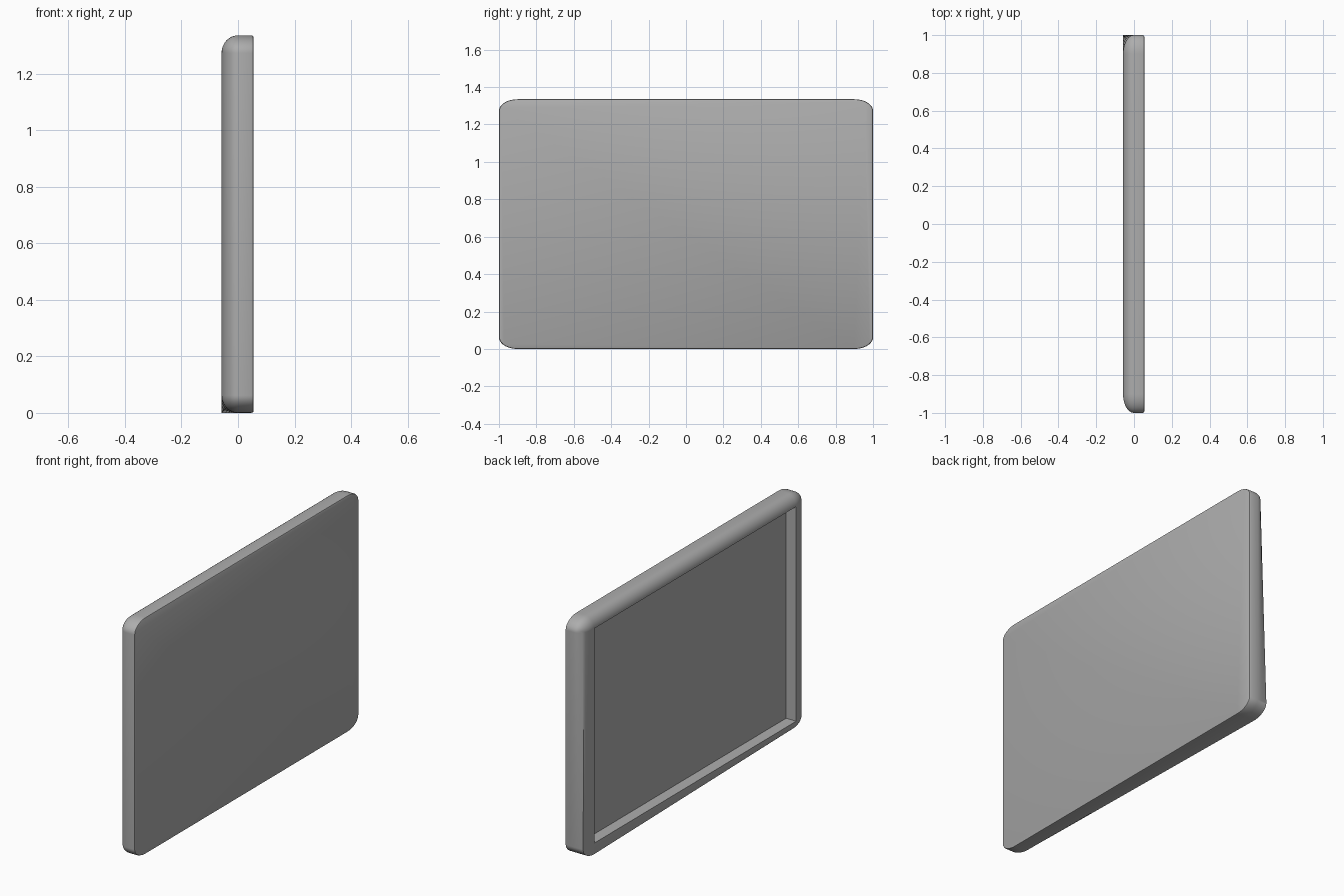
import bpy, bmesh, math

if "Cube" in bpy.data.objects:
    bpy.data.objects.remove(bpy.data.objects["Cube"])

# Overall sizes
HALF_Y, HEIGHT = 1.0, 1.335
RY, RZ = 0.10, 0.062          # border width = corner radius (wider in y)
BACK, FRONT, PANEL_X = -0.058, 0.055, 0.005
ARC, CORNER = 12, 12

grey = bpy.data.materials.new("plain grey")
grey.diffuse_color = (0.42, 0.42, 0.42, 1)
grey.use_nodes = True
grey.node_tree.nodes["Principled BSDF"].inputs["Base Color"].default_value = grey.diffuse_color


def profile(square):
    """Border section as (x, outward amount), from window edge to flat side."""
    pts = []
    for j in range(ARC + 1):
        a = math.pi / 2 * j / ARC
        c, s = math.cos(a), math.sin(a)
        k = 1 / max(c, s) if square else 1
        pts.append((BACK * c * k, s * k))
    return pts + [(0.047, 1.0), (0.053, 0.97), (FRONT, 0.92)]


def make_object(name, bm):
    bmesh.ops.recalc_face_normals(bm, faces=bm.faces[:])
    me = bpy.data.meshes.new(name)
    bm.to_mesh(me)
    bm.free()
    ob = bpy.data.objects.new(name, me)
    bpy.context.collection.objects.link(ob)
    me.materials.append(grey)
    bpy.ops.object.select_all(action='DESELECT')
    ob.select_set(True)
    bpy.context.view_layer.objects.active = ob
    bpy.ops.object.shade_smooth_by_angle(angle=math.radians(35))
    return ob


# Rounded border: sections turned around the four window corners
yw, z0, z1 = HALF_Y - RY, RZ, HEIGHT - RZ
corners = [(yw, z1, 0), (-yw, z1, 90), (-yw, z0, 180), (yw, z0, 270)]
bm = bmesh.new()
rings = []
for i, (cy, cz, start) in enumerate(corners):
    sect = profile(square=(i == 3))   # one lower corner has a square back edge
    for k in range(CORNER + 1):
        a = math.radians(start + 90 * k / CORNER)
        ring = [bm.verts.new((PANEL_X, cy, cz))]
        for x, t in sect:
            ring.append(bm.verts.new((x, cy + RY * t * math.cos(a),
                                      cz + RZ * t * math.sin(a))))
        rings.append(ring)
for i, r in enumerate(rings):
    n = rings[(i + 1) % len(rings)]
    for j in range(len(r) - 1):
        bm.faces.new((r[j], n[j], n[j + 1], r[j + 1]))
# Flat outer side
bm.faces.new([r[-1] for r in rings])
bmesh.ops.remove_doubles(bm, verts=bm.verts[:], dist=1e-5)
make_object("rounded_case", bm)

# Recessed panel inside the border
bm = bmesh.new()
bm.faces.new([bm.verts.new((PANEL_X, y, z)) for y, z in
              ((-yw, z0), (-yw, z1), (yw, z1), (yw, z0))])
panel = make_object("recessed_panel", bm)
if panel.data.polygons[0].normal.x > 0:
    panel.data.flip_normals()
